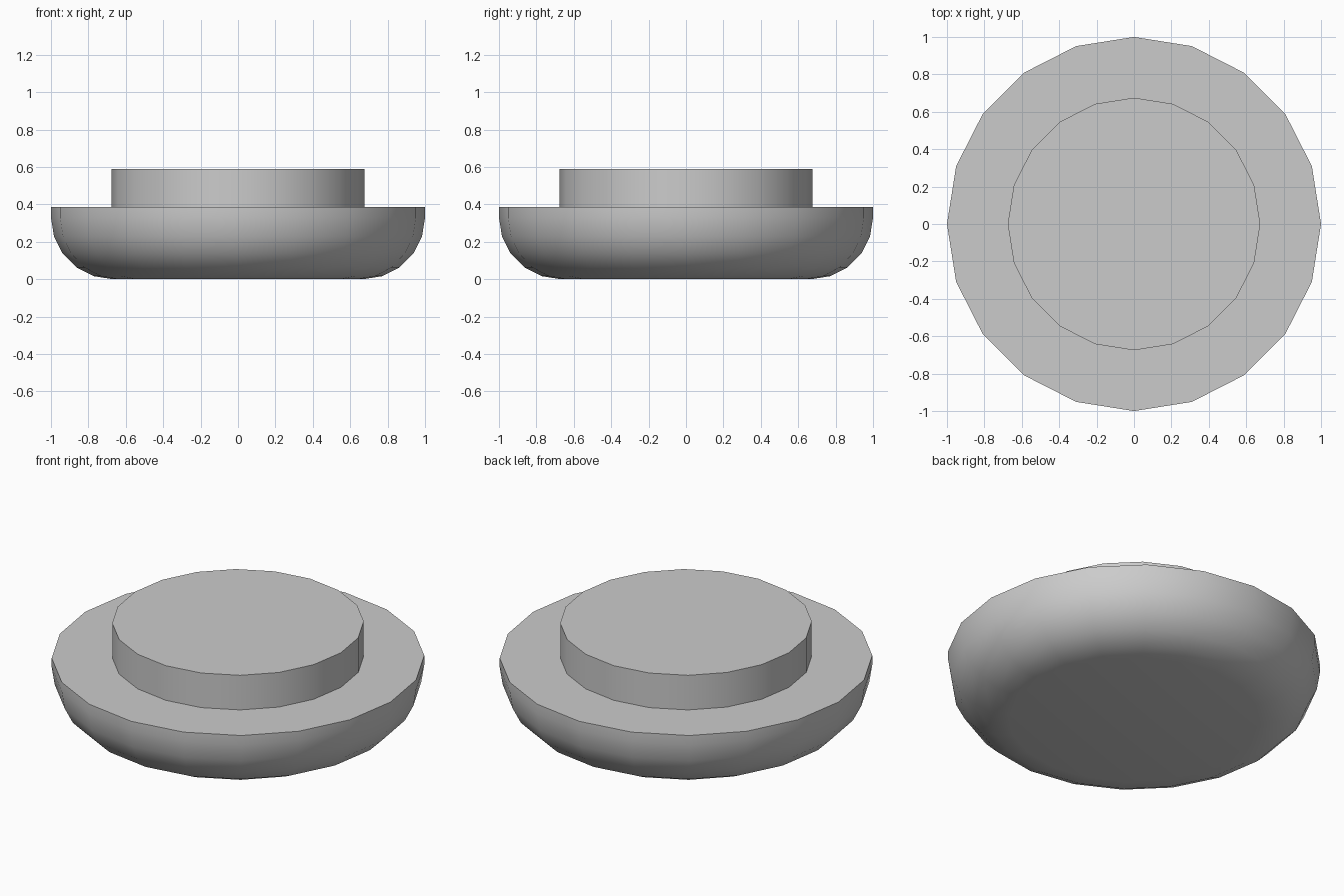
import bpy, bmesh, math

SIDES = 20
RIM_Z, TOP_Z = 0.385, 0.59
NECK_R, ROUND_R = 0.675, 0.33

cube = bpy.data.objects.get("Cube")
if cube:
    bpy.data.objects.remove(cube, do_unlink=True)

grey = bpy.data.materials.new("plain_grey")
grey.use_nodes = True
colour = (0.6, 0.6, 0.6, 1)
grey.diffuse_color = colour
grey.node_tree.nodes["Principled BSDF"].inputs["Base Color"].default_value = colour


def lathe(name, profile):
    """Spin an outline of (radius, height) points, closing open ends with flat caps."""
    bm = bmesh.new()
    rings = []
    for r, z in profile:
        angles = [2 * math.pi * i / SIDES for i in range(SIDES)]
        rings.append([bm.verts.new((r * math.cos(a), r * math.sin(a), z)) for a in angles])
    for low, high in zip(rings, rings[1:]):
        for i in range(SIDES):
            j = (i + 1) % SIDES
            bm.faces.new((low[i], low[j], high[j], high[i]))
    bm.faces.new(rings[0][::-1])
    bm.faces.new(rings[-1])
    mesh = bpy.data.meshes.new(name)
    bm.to_mesh(mesh)
    bm.free()
    mesh.materials.append(grey)
    obj = bpy.data.objects.new(name, mesh)
    bpy.context.collection.objects.link(obj)
    bpy.ops.object.select_all(action="DESELECT")
    obj.select_set(True)
    bpy.context.view_layer.objects.active = obj
    bpy.ops.object.shade_smooth_by_angle(angle=math.radians(40))
    return obj


# Shallow bowl: quarter-round lower edge, short straight rim
steps = [math.radians(18 * i) for i in range(6)]
bowl = [(1 - ROUND_R + ROUND_R * math.sin(a), ROUND_R - ROUND_R * math.cos(a)) for a in steps]
lathe("rounded_base", bowl + [(1, RIM_Z)])

# Raised disc on the flat top
lathe("raised_disc", [(NECK_R, RIM_Z), (NECK_R, TOP_Z)])
